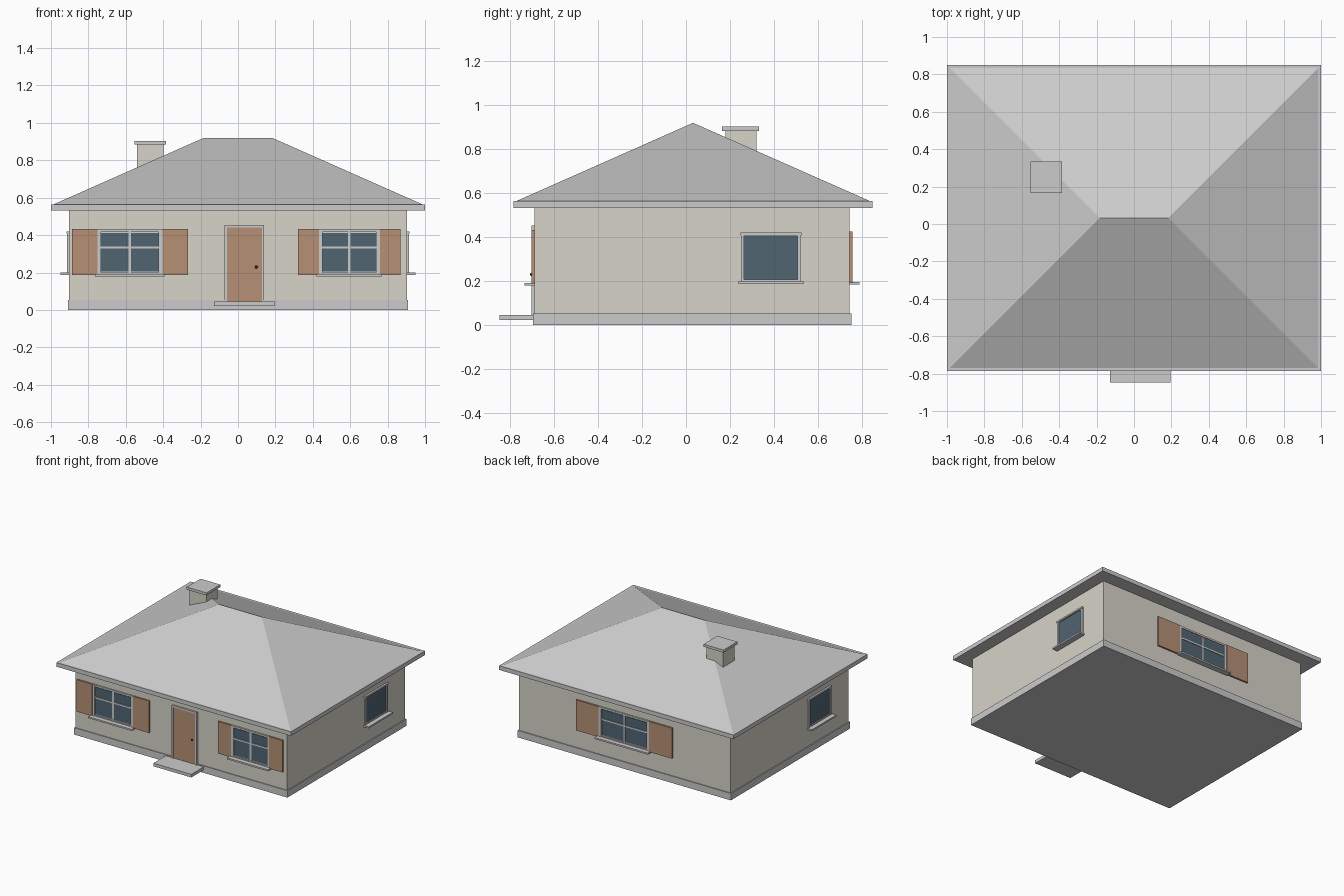
import bpy, bmesh, math

if "Cube" in bpy.data.objects:
    bpy.data.objects.remove(bpy.data.objects["Cube"])


def material(name, rgb):
    m = bpy.data.materials.new(name)
    m.diffuse_color = (*rgb, 1)
    m.use_nodes = True
    m.node_tree.nodes["Principled BSDF"].inputs["Base Color"].default_value = m.diffuse_color
    return m


PLASTER = material("plaster", (0.68, 0.66, 0.58))
WOOD = material("wood", (0.47, 0.28, 0.18))
GLASS = material("glass", (0.08, 0.13, 0.17))
DARK = material("dark_metal", (0.03, 0.03, 0.03))


def finish(bm, name, mat=None):
    bmesh.ops.recalc_face_normals(bm, faces=bm.faces[:])
    me = bpy.data.meshes.new(name)
    bm.to_mesh(me)
    bm.free()
    ob = bpy.data.objects.new(name, me)
    bpy.context.collection.objects.link(ob)
    if mat:
        me.materials.append(mat)
    return ob


def box(name, xs, ys, zs, mat=None):
    bm = bmesh.new()
    bmesh.ops.create_cube(bm, size=1)
    for v in bm.verts:
        v.co = [sorted(r)[c > 0] for r, c in zip((xs, ys, zs), v.co)]
    return finish(bm, name, mat)


# Walls: each side is (axis running along the wall, plane position, outward sign)
X, Y0, Y1 = 0.903, -0.69, 0.745
SIDES = {"front": (0, Y0, -1), "back": (0, Y1, 1),
         "right": (1, X, 1), "left": (1, -X, -1)}


def wall_box(side, name, u, d, z, mat=None):
    """Box on a wall: u along the wall, d outward from it, z up."""
    axis, plane, sign = SIDES[side]
    out = [plane + sign * k for k in d]
    xs, ys = (u, out) if axis == 0 else (out, u)
    return box(f"{side}_{name}", xs, ys, z, mat)


def window(side, c, half, z0, z1, shutter=0):
    """Framed window with a sill; shuttered ones get crossbars, others a header."""
    f = 0.02 if shutter else 0.014
    wall_box(side, "glass", (c - half + f, c + half - f), (-0.01, 0.003), (z0 + f, z1 - f), GLASS)
    for s in (-1, 1):
        wall_box(side, "window_jamb", (c + s * half, c + s * (half - f)), (-0.01, 0.012), (z0, z1))
    for z in ((z0, z0 + 0.014), (z1 - 0.014, z1)):
        wall_box(side, "window_rail", (c - half + f, c + half - f), (-0.01, 0.01), z)
    wall_box(side, "sill", (c - half - 0.012, c + half + 0.012), (-0.01, 0.045), (z0 - 0.006, z0 + 0.006))
    if shutter:
        zb = z0 + 0.6 * (z1 - z0)
        wall_box(side, "mullion", (c - 0.007, c + 0.007), (-0.01, 0.008), (z0, z1))
        wall_box(side, "glazing_bar", (c - half + f, c + half - f), (-0.01, 0.008), (zb - 0.006, zb + 0.006))
        for s in (-1, 1):
            wall_box(side, "shutter", (c + s * half, c + s * (half + shutter)), (0, 0.013), (z0, z1), WOOD)
    else:
        wall_box(side, "window_header", (c - half - 0.003, c + half + 0.003), (-0.01, 0.015), (z1 - 0.012, z1))


# Body and plinth
box("walls", (-X, X), (Y0, Y1), (0.04, 0.54), PLASTER)
box("plinth", (-0.91, 0.91), (-0.697, 0.753), (0, 0.053))

# Eaves slab and hipped roof
box("eaves", (-1, 1), (-0.785, 0.85), (0.533, 0.565))
bm = bmesh.new()
base = [bm.verts.new((x, y, 0.565)) for x, y in
        ((-0.985, -0.77), (0.985, -0.77), (0.985, 0.835), (-0.985, 0.835))]
l, r = [bm.verts.new((x, 0.032, 0.92)) for x in (-0.183, 0.183)]
a, b, c, d = base
for face in ((a, b, r, l), (b, c, r), (c, d, l, r), (d, a, l), (d, c, b, a)):
    bm.faces.new(face)
finish(bm, "hip_roof")

# Chimney
box("chimney", (-0.54, -0.397), (0.18, 0.32), (0.65, 0.89), PLASTER)
box("chimney_cap", (-0.553, -0.384), (0.165, 0.333), (0.884, 0.904))

# Windows
window("front", -0.578, 0.174, 0.186, 0.432, 0.136)
window("front", 0.595, 0.163, 0.186, 0.432, 0.112)
window("back", 0.0, 0.215, 0.19, 0.425, 0.195)
window("right", 0.386, 0.136, 0.193, 0.42)
window("left", -0.331, 0.136, 0.193, 0.42)

# Door, its frame, knob and step
wall_box("front", "door", (-0.06, 0.127), (-0.01, 0.008), (0.045, 0.44), WOOD)
for u in ((-0.073, -0.06), (0.127, 0.14)):
    wall_box("front", "door_jamb", u, (-0.01, 0.014), (0.045, 0.453))
wall_box("front", "door_lintel", (-0.06, 0.127), (-0.01, 0.014), (0.44, 0.453))
bm = bmesh.new()
bmesh.ops.create_uvsphere(bm, u_segments=12, v_segments=8, radius=0.008)
knob = finish(bm, "door_knob", DARK)
knob.location = (0.098, Y0 - 0.012, 0.23)
knob.data.shade_smooth()
box("front_step", (-0.128, 0.195), (-0.848, -0.68), (0.022, 0.046))
